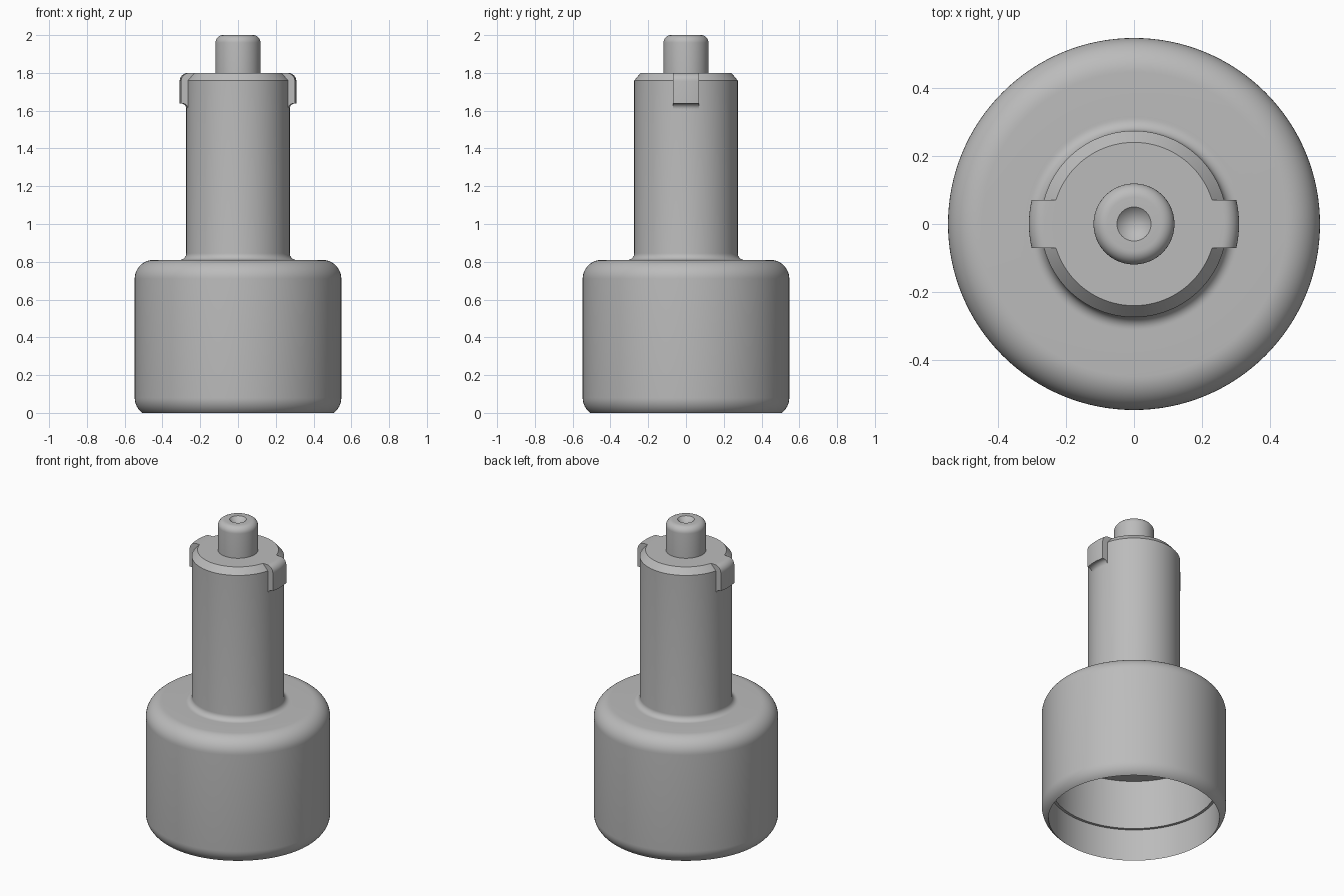
import bpy, bmesh
from math import sin, cos, pi, radians, sqrt

cube = bpy.data.objects.get("Cube")
if cube:
    bpy.data.objects.remove(cube, do_unlink=True)

SEGMENTS = 128

metal = bpy.data.materials.new("plain_grey_metal")
metal.use_nodes = True
grey = (0.5, 0.5, 0.5, 1)
metal.diffuse_color = grey
metal.node_tree.nodes["Principled BSDF"].inputs["Base Color"].default_value = grey


def arc(cx, cz, r, start, end, steps=8):
    """Profile points (radius, height) along a fillet."""
    angles = [radians(start + (end - start) * i / steps) for i in range(steps + 1)]
    return [(cx + r * cos(a), cz + r * sin(a)) for a in angles]


def finish(bm, name):
    mesh = bpy.data.meshes.new(name)
    bm.to_mesh(mesh)
    bm.free()
    mesh.materials.append(metal)
    obj = bpy.data.objects.new(name, mesh)
    bpy.context.collection.objects.link(obj)
    bpy.ops.object.select_all(action="DESELECT")
    obj.select_set(True)
    bpy.context.view_layer.objects.active = obj
    bpy.ops.object.shade_smooth_by_angle(angle=radians(28))
    return obj


def lathe(name, profile):
    """Turn a profile around z; a zero radius becomes a single pole."""
    bm = bmesh.new()
    rings = []
    for r, z in profile:
        if r == 0:
            rings.append([bm.verts.new((0, 0, z))] * SEGMENTS)
        else:
            turn = [2 * pi * i / SEGMENTS for i in range(SEGMENTS)]
            rings.append([bm.verts.new((r * cos(a), r * sin(a), z)) for a in turn])
    for low, high in zip(rings, rings[1:]):
        for i in range(SEGMENTS):
            k = (i + 1) % SEGMENTS
            corners = [low[i], low[k], high[k], high[i]]
            bm.faces.new(list(dict.fromkeys(corners)))
    return finish(bm, name)


def lug(name, side, profile, half_width=0.07, steps=8):
    """Key with parallel sides whose faces follow the round shaft."""
    bm = bmesh.new()
    slices = []
    for i in range(steps + 1):
        y = half_width * (2 * i / steps - 1)
        slices.append([bm.verts.new((side * sqrt(r * r - y * y), y, z)) for r, z in profile])
    n = len(profile)
    for a, b in zip(slices, slices[1:]):
        for j in range(n):
            k = (j + 1) % n
            bm.faces.new((a[j], a[k], b[k], b[j]))
    bm.faces.new(slices[0])
    bm.faces.new(slices[-1])
    bmesh.ops.recalc_face_normals(bm, faces=bm.faces)
    return finish(bm, name)


# Hollow base: stepped cavity, rounded rim and rounded shoulder
lathe("base_housing",
      [(0, 0.53), (0.485, 0.53), (0.49, 0.21), (0.507, 0.21), (0.507, 0)]
      + arc(0.447, 0.08, 0.1, -53, 0)
      + arc(0.447, 0.71, 0.1, 0, 90, 12)
      + [(0.315, 0.81)])

# Shaft with root fillet and chamfered top
lathe("shaft",
      [(0.315, 0.81)] + arc(0.309, 0.845, 0.035, 270, 180)
      + [(0.274, 1.76), (0.24, 1.8), (0.119, 1.8)])

# Locating pin with rounded end and conical centre hole
lathe("tip_pin",
      [(0.119, 1.8)] + arc(0.079, 1.96, 0.04, 0, 90)
      + [(0.05, 2.0), (0, 1.95)])

# Pair of side lugs, rounded on top and filleted below
lug_profile = ([(0.239, 1.8)] + arc(0.265, 1.756, 0.044, 90, 0)
               + [(0.309, 1.638)] + arc(0.302, 1.61, 0.028, 90, 180)
               + [(0.239, 1.61)])
for name, side in (("left_lug", 1), ("right_lug", -1)):
    lug(name, side, lug_profile)
